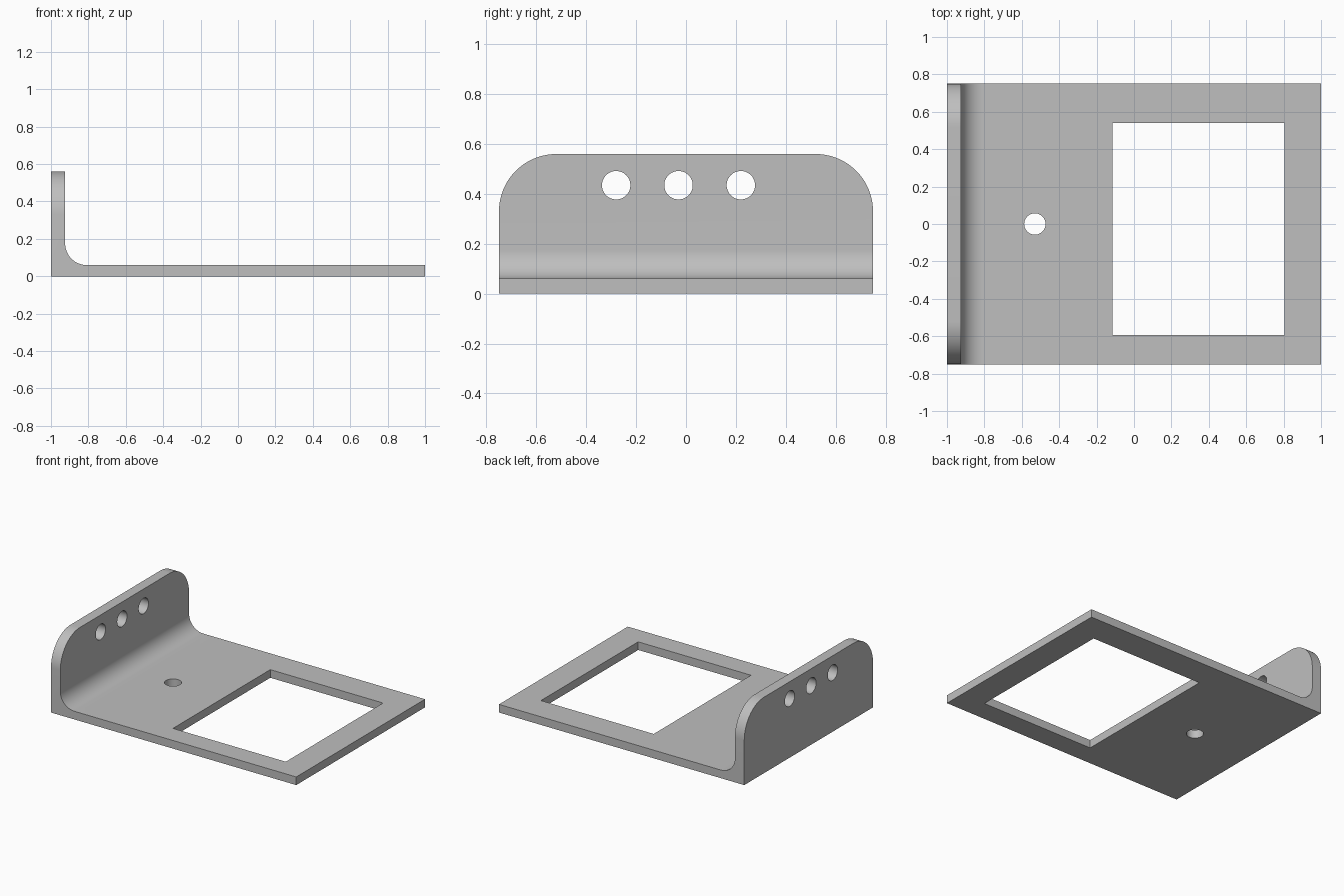
import bpy
import bmesh
from math import cos, sin, pi
from mathutils import Matrix, Vector

cube = bpy.data.objects.get("Cube")
if cube:
    bpy.data.objects.remove(cube, do_unlink=True)

WIDTH, HEIGHT = 1.5, 0.56
BASE_T, WALL_T = 0.06, 0.076
FILLET, CORNER = 0.115, 0.23
HOLE_R = 0.057

grey = bpy.data.materials.new("satin grey")
grey.use_nodes = True
colour = (0.52, 0.52, 0.52, 1)
grey.diffuse_color = colour
grey.node_tree.nodes["Principled BSDF"].inputs["Base Color"].default_value = colour


def arc(cx, cy, r, start, end, steps=20):
    """Points on an arc, with angles in units of pi."""
    angles = [pi * (start + (end - start) * i / steps) for i in range(steps + 1)]
    return [(cx + r * cos(a), cy + r * sin(a)) for a in angles]


def prism(name, outline, place, sweep):
    """Extrude a 2D outline, placed in space by a function, along a vector."""
    bm = bmesh.new()
    face = bm.faces.new([bm.verts.new(place(u, v)) for u, v in outline])
    out = bmesh.ops.extrude_face_region(bm, geom=[face])["geom"]
    bmesh.ops.translate(bm, vec=Vector(sweep),
                        verts=[g for g in out if isinstance(g, bmesh.types.BMVert)])
    bmesh.ops.recalc_face_normals(bm, faces=bm.faces)
    mesh = bpy.data.meshes.new(name)
    bm.to_mesh(mesh)
    bm.free()
    mesh.materials.append(grey)
    obj = bpy.data.objects.new(name, mesh)
    bpy.context.collection.objects.link(obj)
    return obj


def combine(target, tool, operation):
    """Apply a boolean and discard the tool."""
    mod = target.modifiers.new("cut", "BOOLEAN")
    mod.operation, mod.solver, mod.object = operation, "EXACT", tool
    bpy.context.view_layer.objects.active = target
    bpy.ops.object.modifier_apply(modifier=mod.name)
    bpy.data.objects.remove(tool, do_unlink=True)


# L-shaped body with a filleted inner bend
half = WIDTH / 2
inner = WALL_T - 1
profile = [(-1, 0), (1, 0), (1, BASE_T)]
profile += arc(inner + FILLET, BASE_T + FILLET, FILLET, 1.5, 1)
profile += [(inner, HEIGHT), (-1, HEIGHT)]
bracket = prism("angle_bracket", profile, lambda x, z: (x, -half, z), (0, WIDTH, 0))

# Round the two upper corners of the upright wall
side, top = half - CORNER, HEIGHT - CORNER
for s in (-1, 1):
    corner = [(s * y, z) for y, z in arc(side, top, CORNER, 0, 0.5)]
    corner += [(s * side, HEIGHT + 0.1), (s * (half + 0.1), HEIGHT + 0.1), (s * (half + 0.1), top)]
    combine(bracket, prism("corner_cutter", corner, lambda y, z: (-1.1, y, z), (0.3, 0, 0)),
            "DIFFERENCE")

# Row of three holes through the wall
for y in (-0.28, -0.03, 0.22):
    ring = arc(y, 0.435, HOLE_R, 0, 2, 48)[:-1]
    combine(bracket, prism("wall_hole", ring, lambda u, v: (-1.1, u, v), (0.3, 0, 0)), "DIFFERENCE")

# Single hole and rectangular window through the base
ring = arc(-0.53, 0, HOLE_R, 0, 2, 48)[:-1]
window = [(-0.115, -0.593), (0.805, -0.593), (0.805, 0.54), (-0.115, 0.54)]
for outline in (ring, window):
    combine(bracket, prism("base_cutter", outline, lambda x, y: (x, y, -0.1), (0, 0, 0.3)),
            "DIFFERENCE")

# Smooth the curves, keep the edges crisp
bpy.ops.object.select_all(action="DESELECT")
bracket.select_set(True)
bpy.context.view_layer.objects.active = bracket
bpy.ops.object.shade_smooth_by_angle(angle=pi / 6)
